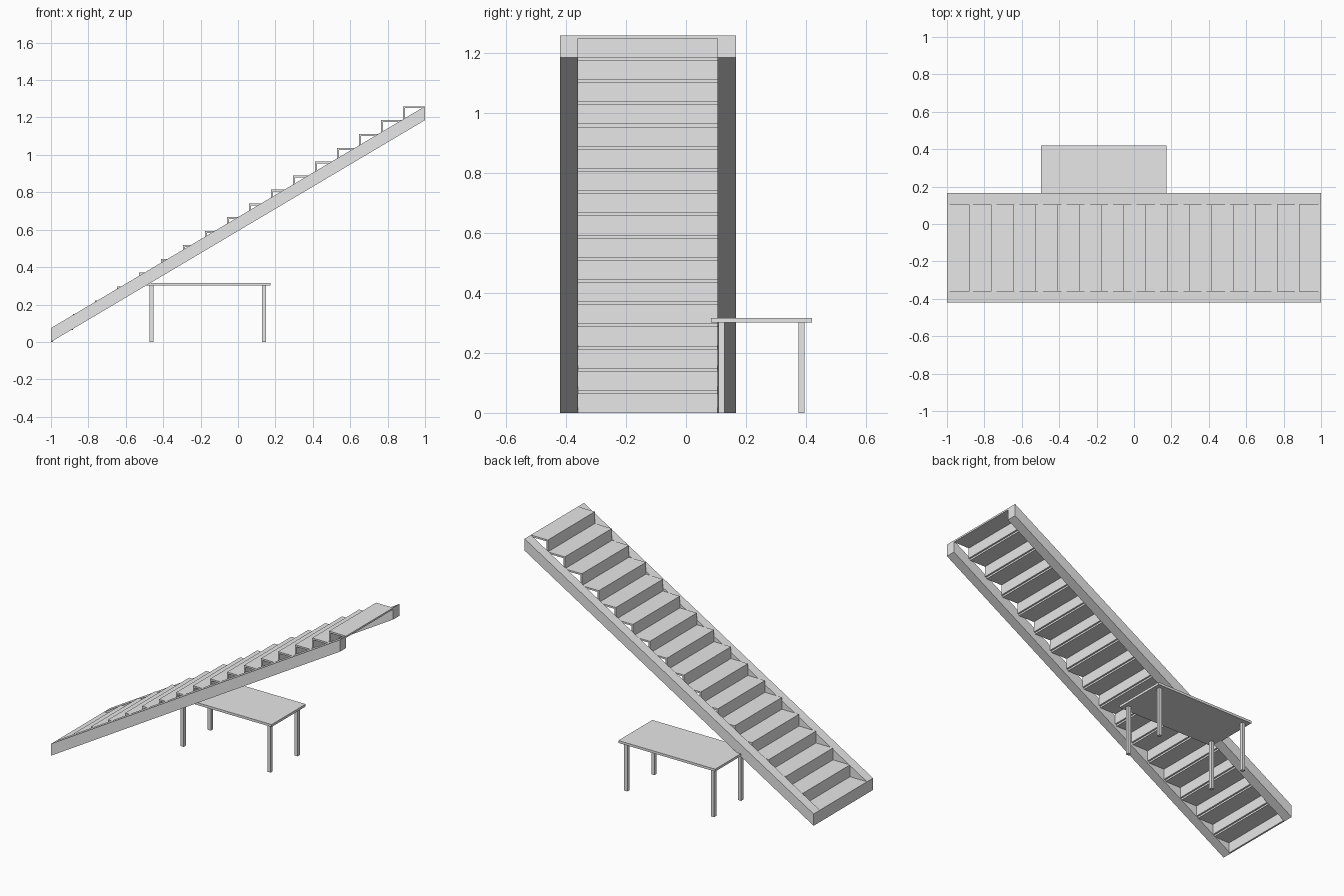
import bpy
import bmesh

if "Cube" in bpy.data.objects:
    bpy.data.objects.remove(bpy.data.objects["Cube"])

grey = bpy.data.materials.new("plain grey")
grey.diffuse_color = (0.8, 0.8, 0.8, 1)
grey.use_nodes = True
grey.node_tree.nodes["Principled BSDF"].inputs["Base Color"].default_value = grey.diffuse_color


def prism(name, profile, y0, y1):
    """Extrude an xz outline from y0 to y1."""
    bm = bmesh.new()
    face = bm.faces.new([bm.verts.new((x, y0, z)) for x, z in profile])
    ext = bmesh.ops.extrude_face_region(bm, geom=[face])
    moved = [v for v in ext["geom"] if isinstance(v, bmesh.types.BMVert)]
    bmesh.ops.translate(bm, verts=moved, vec=(0, y1 - y0, 0))
    bmesh.ops.recalc_face_normals(bm, faces=bm.faces)
    mesh = bpy.data.meshes.new(name)
    bm.to_mesh(mesh)
    bm.free()
    mesh.materials.append(grey)
    obj = bpy.data.objects.new(name, mesh)
    bpy.context.collection.objects.link(obj)
    return obj


def box(name, x0, x1, y0, y1, z0, z1):
    return prism(name, [(x0, z0), (x1, z0), (x1, z1), (x0, z1)], y0, y1)


# Staircase dimensions
STEPS = 17
RUN = 2 / STEPS
RISE = 1.26 / STEPS
THICK = 0.0105
Y_OUT0, Y_IN0, Y_IN1, Y_OUT1 = -0.42, -0.36, 0.105, 0.167

# Sloping stringers on both sides
slope = [(-1, 0), (1, 1.26 - RISE), (1, 1.26), (-1, RISE)]
prism("front_stringer", slope, Y_OUT0, Y_IN0)
prism("back_stringer", slope, Y_IN1, Y_OUT1)

# Risers and treads
for i in range(STEPS):
    x, z = -1 + i * RUN, i * RISE
    box(f"riser_{i + 1}", x, x + THICK, Y_IN0, Y_IN1, z, z + RISE - THICK)
    box(f"tread_{i + 1}", x, x + RUN, Y_IN0, Y_IN1, z + RISE - THICK, z + RISE)

# Table beside the stairs
TX0, TX1, TY0, TY1 = -0.496, 0.174, 0.084, 0.42
LEG, INSET, TABLE_Z = 0.021, 0.024, 0.301
box("table_top", TX0, TX1, TY0, TY1, TABLE_Z, 0.316)
for sx, x in (("left", TX0 + INSET), ("right", TX1 - INSET - LEG)):
    for sy, y in (("front", TY0 + INSET), ("back", TY1 - INSET - LEG)):
        box(f"table_leg_{sy}_{sx}", x, x + LEG, y, y + LEG, 0, TABLE_Z)
